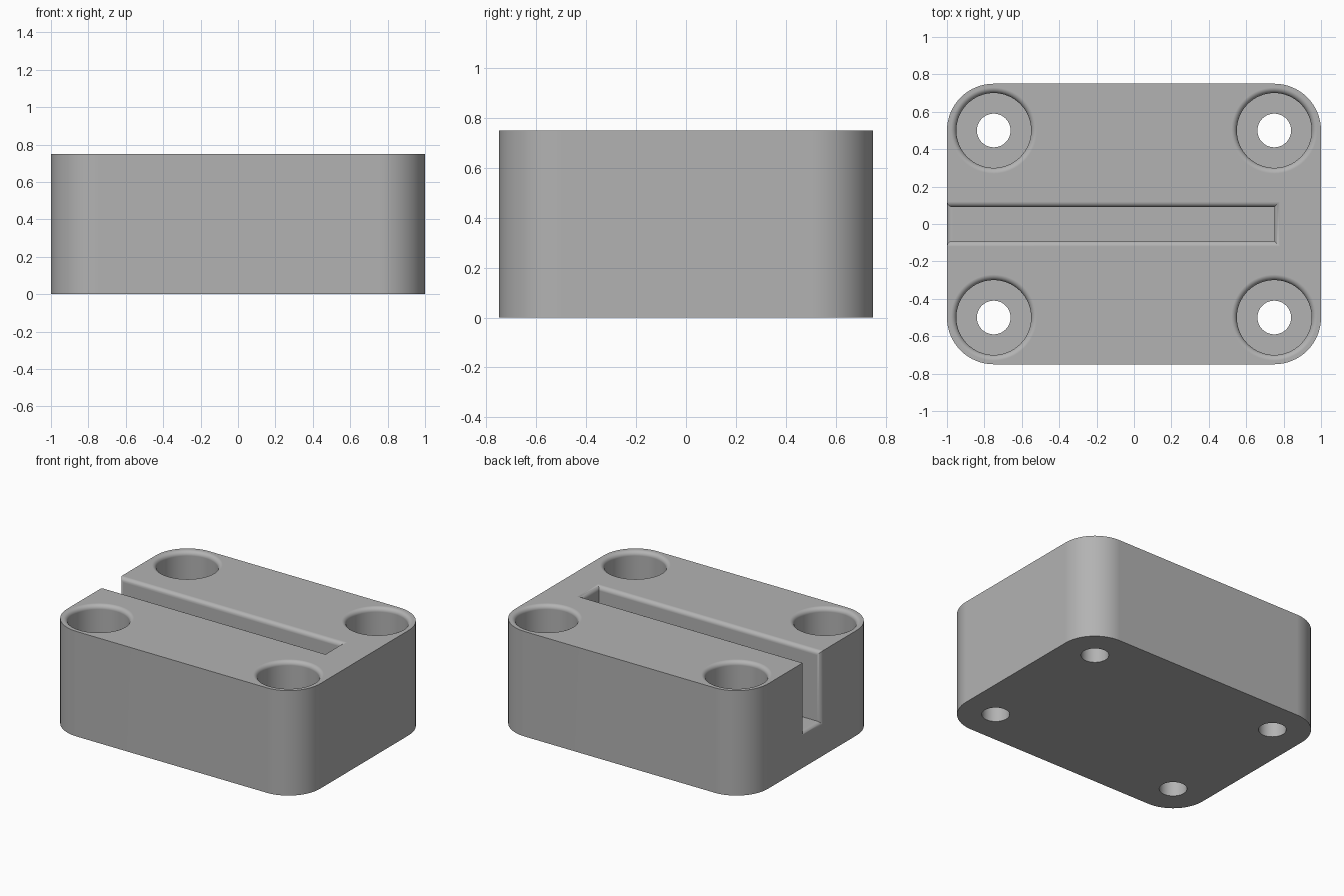
import bpy, bmesh
from math import sin, cos, pi

cube = bpy.data.objects.get("Cube")
if cube:
    bpy.data.objects.remove(cube, do_unlink=True)

HALF_X, HALF_Y, TOP = 1.0, 0.75, 0.75
CORNER = 0.25            # vertical corner radius, also the hole inset
FLOOR = 0.25             # floor of slot and counterbores
SLOT, SLOT_END = 0.09, 0.75
FILLET = 0.03

grey = bpy.data.materials.new("light grey")
grey.use_nodes = True
colour = (0.45, 0.45, 0.45, 1)
grey.diffuse_color = colour
grey.node_tree.nodes["Principled BSDF"].inputs["Base Color"].default_value = colour


def loft(name, rings):
    """Closed solid through rings that share a point count."""
    bm = bmesh.new()
    loops = [[bm.verts.new(p) for p in ring] for ring in rings]
    n = len(loops[0])
    for a, b in zip(loops, loops[1:]):
        for i in range(n):
            j = (i + 1) % n
            bm.faces.new((a[i], a[j], b[j], b[i]))
    bm.faces.new(loops[0])
    bm.faces.new(loops[-1])
    bmesh.ops.recalc_face_normals(bm, faces=bm.faces)
    mesh = bpy.data.meshes.new(name)
    bm.to_mesh(mesh)
    bm.free()
    mesh.materials.append(grey)
    obj = bpy.data.objects.new(name, mesh)
    bpy.context.collection.objects.link(obj)
    return obj


def flare(steps=8):
    """Distance below the face and outward offset along a rounded edge."""
    angles = [i * pi / 2 / steps for i in range(steps + 1)]
    return [(FILLET * (1 - sin(a)), FILLET * (1 - cos(a))) for a in angles]


def circle(x, y, r, z, n=64):
    return [(x + r * cos(2 * pi * i / n), y + r * sin(2 * pi * i / n), z) for i in range(n)]


def rounded_outline(z, steps=16):
    pts = []
    for k, (sx, sy) in enumerate([(1, 1), (-1, 1), (-1, -1), (1, -1)]):
        for i in range(steps + 1):
            a = (k + i / steps) * pi / 2
            pts.append((sx * (HALF_X - CORNER) + CORNER * cos(a),
                        sy * (HALF_Y - CORNER) + CORNER * sin(a), z))
    return pts


# Block with rounded corners
block = loft("mounting_block", [rounded_outline(0), rounded_outline(TOP)])
cutters = []

# Counterbored screw holes with a rounded rim
profile = [(0.09, -0.1), (0.09, FLOOR), (0.2, FLOOR)]
profile += [(0.2 + out, TOP - down) for down, out in flare()]
profile.append((0.2 + FILLET, TOP + 0.1))
for x in (-0.75, 0.75):
    for y in (-0.5, 0.5):
        cutters.append(loft("hole_cutter", [circle(x, y, r, z) for r, z in profile]))


# Slot, rounded along its top edges
def slot_level(z, out):
    w, e = SLOT + out, SLOT_END + out
    return [(-1.2, -w, z), (e, -w, z), (e, w, z), (-1.2, w, z)]


rings = [slot_level(FLOOR, 0)]
rings += [slot_level(TOP - down, out) for down, out in flare()]
rings.append(slot_level(TOP + 0.1, FILLET))
cutters.append(loft("slot_cutter", rings))


# Slot mouth, rounded where it leaves the side face
def mouth_section(x, out):
    w, low, high = SLOT + out, FLOOR - out, TOP + 0.2
    return [(x, -w, low), (x, w, low), (x, w, high), (x, -w, high)]


rings = [mouth_section(-HALF_X + down, out) for down, out in flare()]
rings.append(mouth_section(-HALF_X - 0.1, FILLET))
cutters.append(loft("mouth_cutter", rings))

# Cut everything, then smooth with crisp edges and flat faces kept flat
bpy.ops.object.select_all(action="DESELECT")
block.select_set(True)
bpy.context.view_layer.objects.active = block
for cutter in cutters:
    mod = block.modifiers.new("cut", "BOOLEAN")
    mod.operation, mod.solver, mod.object = "DIFFERENCE", "EXACT", cutter
    bpy.ops.object.modifier_apply(modifier=mod.name)
    bpy.data.objects.remove(cutter, do_unlink=True)
bpy.ops.object.shade_smooth_by_angle(angle=0.52)
weighted = block.modifiers.new("flat faces", "WEIGHTED_NORMAL")
weighted.keep_sharp = True
